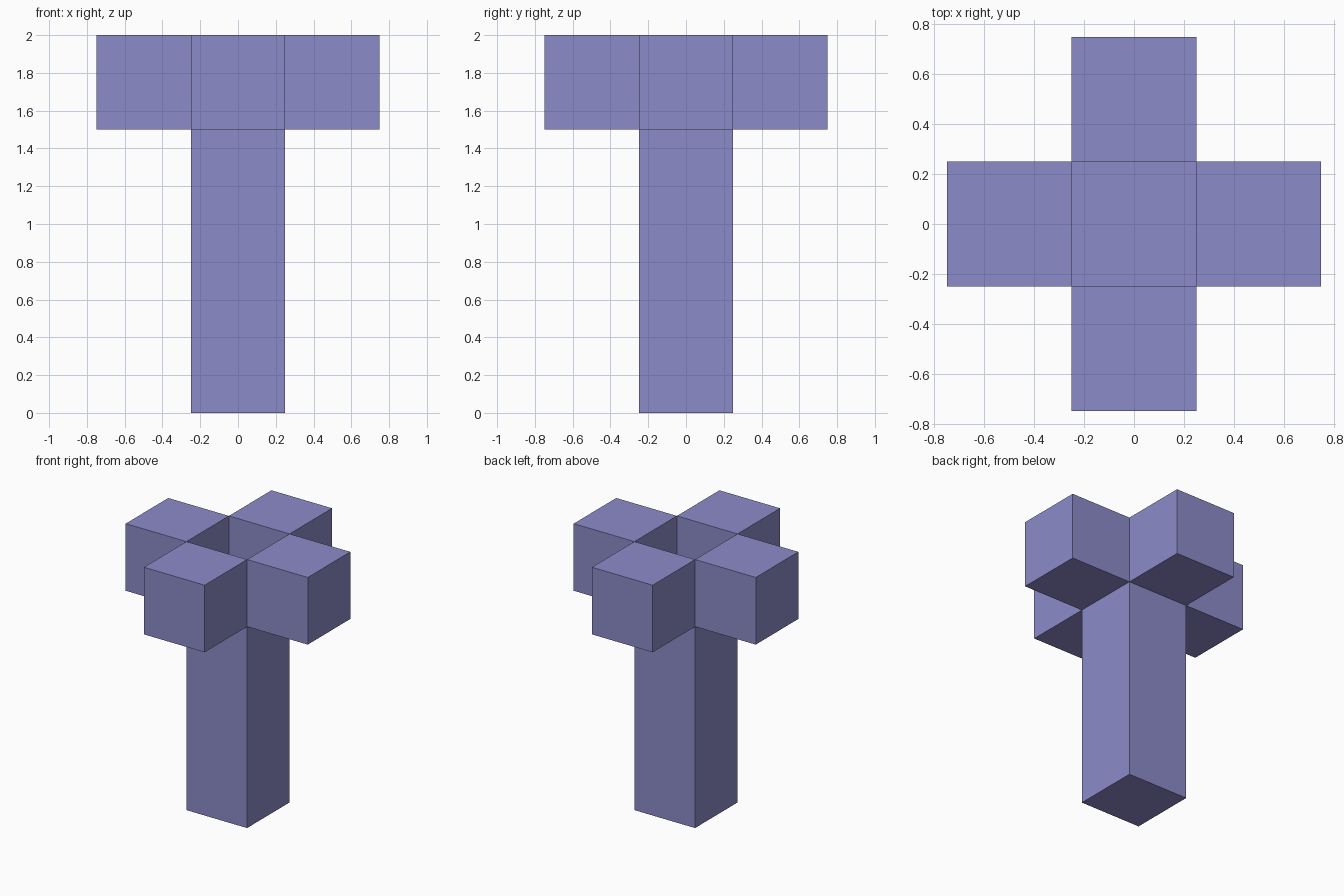
import bpy
import bmesh

if "Cube" in bpy.data.objects:
    bpy.data.objects.remove(bpy.data.objects["Cube"])

violet = bpy.data.materials.new("soft_violet")
violet.diffuse_color = (0.265, 0.26, 0.59, 1.0)
violet.use_nodes = True
violet.node_tree.nodes["Principled BSDF"].inputs["Base Color"].default_value = violet.diffuse_color


def box(name, centre, size):
    """Axis-aligned flat-shaded box."""
    bm = bmesh.new()
    bmesh.ops.create_cube(bm, size=1.0)
    bmesh.ops.scale(bm, vec=size, verts=bm.verts)
    mesh = bpy.data.meshes.new(name)
    bm.to_mesh(mesh)
    bm.free()
    mesh.materials.append(violet)
    obj = bpy.data.objects.new(name, mesh)
    obj.location = centre
    bpy.context.collection.objects.link(obj)
    return obj


# Square column, its top forms the floor of the open socket
box("column", (0, 0, 0.75), (0.5, 0.5, 1.5))

# Four cubes around the open socket
for side, x, y in (("right", 1, 0), ("left", -1, 0), ("back", 0, 1), ("front", 0, -1)):
    box(side + "_block", (x * 0.5, y * 0.5, 1.75), (0.5, 0.5, 0.5))
